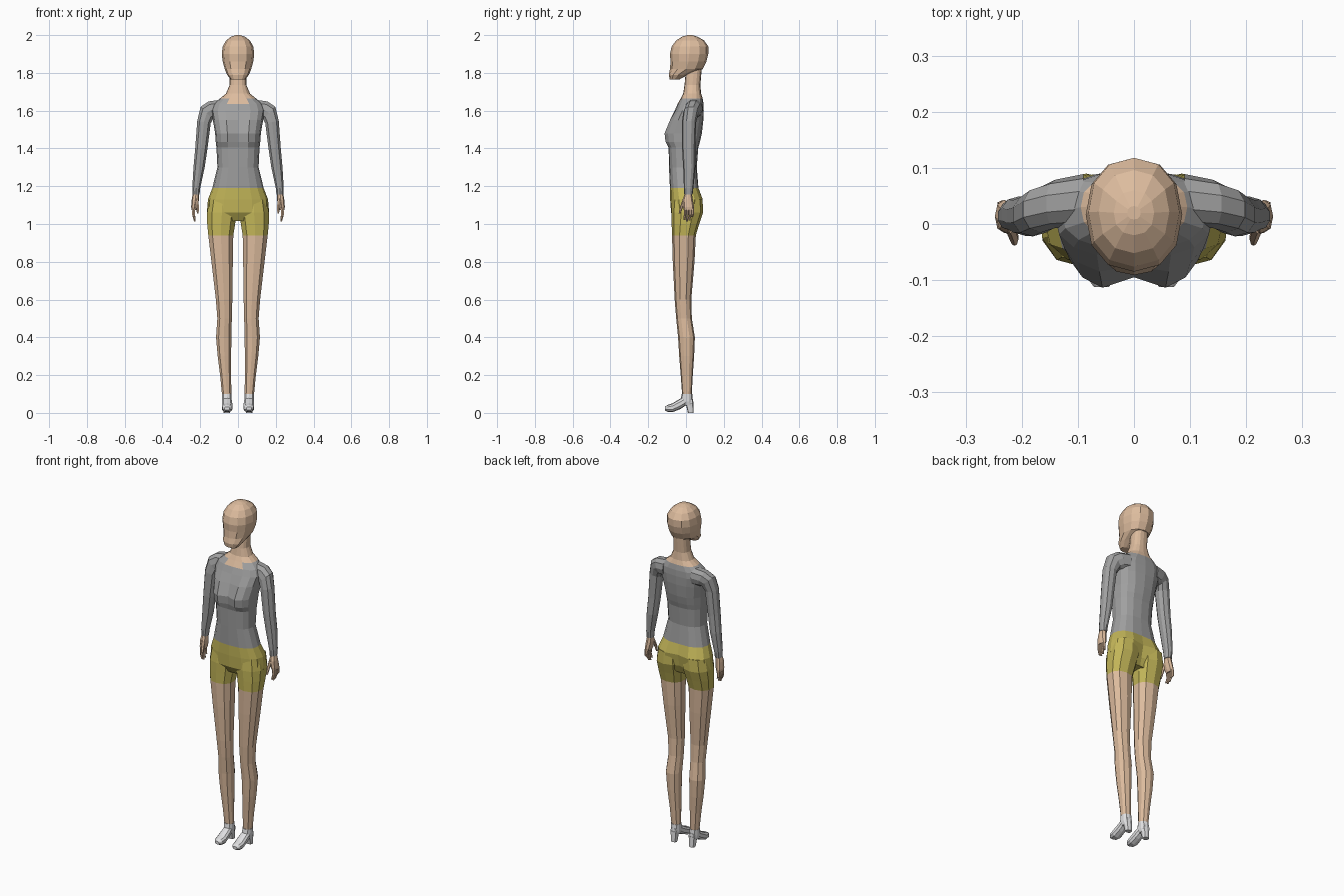
import bpy, bmesh, math
from mathutils import Vector


def material(name, rgb):
    m = bpy.data.materials.new(name)
    m.diffuse_color = (*rgb, 1)
    return m


SKIN = material("skin", (0.72, 0.50, 0.34))
GREY = material("grey_shirt", (0.35, 0.35, 0.35))
YELLOW = material("yellow_shorts", (0.55, 0.47, 0.10))
WHITE = material("pale_shoes", (0.74, 0.74, 0.75))


def spow(v, p):
    return math.copysign(abs(v) ** p, v) if abs(v) > 1e-6 else 0.0


def add_loft(bm, rings, n, p=1.0):
    """Skin rings of (centre, U, V, front notch, back notch) with quads, cap both ends."""
    loops = []
    for c, u, v, nf, nb in rings:
        loop = []
        for k in range(n):
            a = 2 * math.pi * k / n
            co = c + u * spow(math.sin(a), p) - v * spow(math.cos(a), p)
            if k == 0:
                co.y += nf
            if k == n // 2:
                co.y -= nb
            loop.append(bm.verts.new(co))
        loops.append(loop)
    for a, b in zip(loops, loops[1:]):
        for k in range(n):
            j = (k + 1) % n
            bm.faces.new((a[k], a[j], b[j], b[k]))
    bm.faces.new(loops[0])
    bm.faces.new(loops[-1])


def flat(z, x0, x1, y0, y1, nf=0, nb=0):
    """Horizontal ring from its extents."""
    return (Vector(((x0 + x1) / 2, (y0 + y1) / 2, z)), Vector(((x1 - x0) / 2, 0, 0)),
            Vector((0, (y1 - y0) / 2, 0)), nf, nb)


def upright(y, x0, x1, z0, z1):
    """Ring facing along y."""
    return (Vector(((x0 + x1) / 2, y, (z0 + z1) / 2)), Vector(((x1 - x0) / 2, 0, 0)),
            Vector((0, 0, (z1 - z0) / 2)), 0, 0)


def tilted(x, y, z, r, deg, ry):
    """Ring turned about y: 0 = upright, 90 = horizontal."""
    a = math.radians(deg)
    return (Vector((x, y, z)), Vector((r * math.sin(a), 0, r * math.cos(a))),
            Vector((0, ry, 0)), 0, 0)


def part(name, lofts, mats, rule=None, mirror=False):
    bm = bmesh.new()
    for rings, n, p in lofts:
        add_loft(bm, rings, n, p)
    bmesh.ops.recalc_face_normals(bm, faces=bm.faces)
    if rule:
        for f in bm.faces:
            f.material_index = rule(f.calc_center_median())
    me = bpy.data.meshes.new(name)
    bm.to_mesh(me)
    bm.free()
    for m in mats:
        me.materials.append(m)
    ob = bpy.data.objects.new(name, me)
    bpy.context.collection.objects.link(ob)
    if mirror:
        ob.modifiers.new("mirror", 'MIRROR')
    return ob


# Head: jaw, face, rounded skull
head = [(1.765, .038, -.086, -.035), (1.79, .058, -.091, .01), (1.82, .070, -.085, .088),
        (1.86, .081, -.082, .108), (1.90, .086, -.085, .118), (1.94, .081, -.076, .118),
        (1.972, .063, -.052, .096), (1.992, .036, -.02, .06), (2.0, .012, .008, .032)]
part("head", [([flat(z, -w, w, a, b) for z, w, a, b in head], 12, .9)], [SKIN])

# Torso: neck, shoulders, bust, waist and hips
torso = [(1.84, .042, .002, .085), (1.735, .045, -.008, .076), (1.69, .064, -.015, .08),
         (1.665, .095, -.028, .088), (1.635, .13, -.045, .093), (1.60, .142, -.06, .094),
         (1.55, .133, -.09, .092, .015), (1.48, .121, -.12, .084, .025),
         (1.435, .118, -.114, .074, .022), (1.405, .114, -.096, .065, .004),
         (1.30, .109, -.09, .057), (1.19, .136, -.085, .07, 0, .004),
         (1.13, .159, -.084, .094, 0, .018), (1.06, .165, -.079, .086, 0, .025),
         (1.015, .10, -.05, .05)]


def torso_colour(c):
    if c.z > 1.665 or (c.z > 1.64 and c.y < 0 and abs(c.x) < .05):
        return 0
    return 1 if c.z > 1.19 else 2


part("torso", [([flat(t[0], -t[1], t[1], *t[2:]) for t in torso], 16, .8)],
     [SKIN, GREY, YELLOW], torso_colour)

# Sleeves from the shoulder to the wrist
arm = [(.09, .043, 1.61, .05, 0, .046), (.14, .036, 1.604, .05, 20, .043),
       (.165, .026, 1.588, .048, 45, .041), (.18, .016, 1.54, .038, 80, .038),
       (.194, .014, 1.40, .034, 90, .035), (.206, .017, 1.30, .031, 90, .032),
       (.221, .014, 1.19, .022, 90, .025), (.222, .013, 1.155, .019, 90, .022)]
part("sleeve", [([tilted(*a) for a in arm], 10, .9)], [GREY], mirror=True)

# Hands: palm, four fingers and a thumb
palm = [flat(1.165, .206, .239, -.006, .03), flat(1.13, .206, .245, -.017, .036),
        flat(1.09, .214, .248, -.016, .043), flat(1.075, .220, .246, -.012, .042)]
hand = [(palm, 8, .9)]
for i, tip in enumerate((1.022, 1.012, 1.018, 1.036)):
    y = -.005 + i * .0135
    hand.append(([tilted(.234, y, 1.085, .009, 90, .007), tilted(.236, y, 1.05, .008, 90, .0065),
                  tilted(.228, y - .004, tip, .005, 90, .005)], 6, 1))
hand.append(([tilted(.220, -.006, 1.135, .010, 90, .010), tilted(.214, -.024, 1.09, .009, 90, .008),
              tilted(.213, -.034, 1.055, .005, 90, .005)], 6, 1))
part("hand", hand, [SKIN], mirror=True)

# Legs, with the shorts above the hem
leg = [(1.13, .01, .154, -.072, .088), (1.06, .003, .167, -.078, .09), (1.0, .012, .166, -.076, .07),
       (.94, .022, .160, -.074, .052), (.80, .025, .143, -.07, .045), (.60, .028, .119, -.06, .028),
       (.50, .031, .111, -.052, .031), (.40, .033, .118, -.042, .047), (.30, .035, .109, -.036, .043),
       (.20, .035, .096, -.028, .036), (.09, .034, .085, -.02, .03)]
part("leg", [([flat(*r) for r in leg], 10, .85)], [SKIN, YELLOW],
     lambda c: 1 if c.z > .94 else 0, mirror=True)

# Heeled shoes: ankle, arched foot and heel block
ankle = [flat(.10, .032, .087, -.023, .033), flat(.06, .033, .085, -.03, .037),
         flat(.04, .038, .08, -.015, .038)]
foot = [upright(.034, .040, .078, .04, .08), upright(0, .034, .084, .04, .09),
        upright(-.03, .030, .085, .02, .076), upright(-.07, .028, .087, .004, .052),
        upright(-.098, .033, .083, .006, .042), upright(-.112, .044, .072, .014, .032)]
heel = [flat(.06, .038, .08, -.004, .039), flat(0, .042, .076, .01, .041)]
part("shoe", [(ankle, 10, .85), (foot, 10, .8), (heel, 8, .7)], [WHITE], mirror=True)
